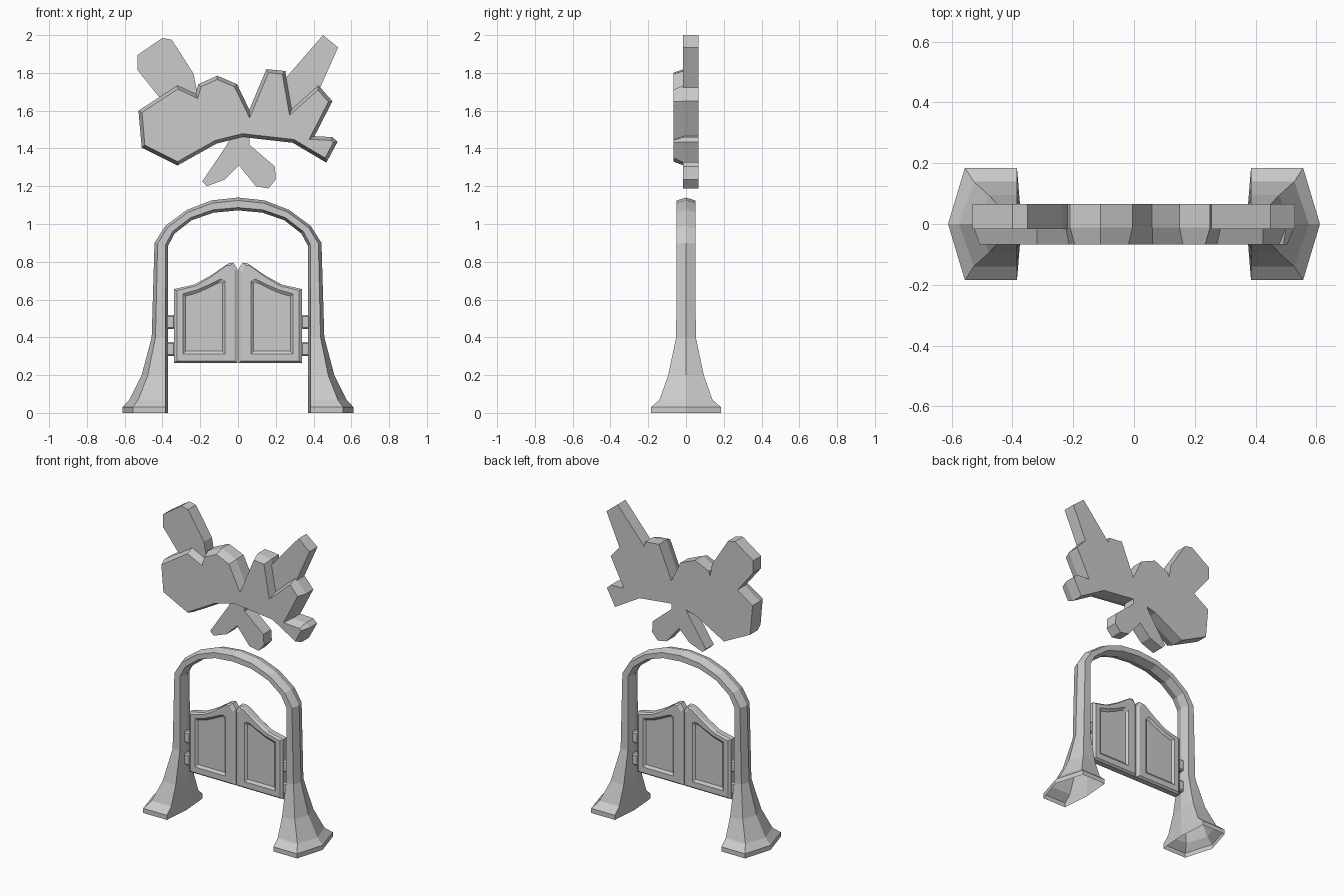
import bpy, bmesh
from mathutils import Vector

if "Cube" in bpy.data.objects:
    bpy.data.objects.remove(bpy.data.objects["Cube"])


def finish(bm, name, mirror=False):
    bmesh.ops.recalc_face_normals(bm, faces=bm.faces[:])
    me = bpy.data.meshes.new(name)
    bm.to_mesh(me)
    bm.free()
    ob = bpy.data.objects.new(name, me)
    bpy.context.collection.objects.link(ob)
    if mirror:
        m = ob.modifiers.new("mirror", 'MIRROR')
        m.use_mirror_merge = mirror == 'MERGE'
        m.merge_threshold = 0.0005
    return ob


def loft(rings, caps=True):
    """Skin a list of equal-length closed rings."""
    bm = bmesh.new()
    vs = [[bm.verts.new(p) for p in r] for r in rings]
    n = len(vs[0])
    for a, b in zip(vs, vs[1:]):
        for i in range(n):
            j = (i + 1) % n
            bm.faces.new((a[i], a[j], b[j], b[i]))
    if caps:
        bm.faces.new(vs[0])
        bm.faces.new(vs[-1])
    return bm


def at(pts, y):
    return [(x, y, z) for x, z in pts]


def scaled(pts, c, sx, sz):
    return [(c[0] + (x - c[0]) * sx, c[1] + (z - c[1]) * sz) for x, z in pts]


# Arch: six-sided section, (outer x, z, inner x, z, half depth), open underneath
stations = [
    (-.612, 0, -.37, 0, .185), (-.612, .03, -.37, .03, .185),
    (-.575, .07, -.37, .07, .14), (-.51, .2, -.37, .19, .095),
    (-.457, .4, -.37, .4, .052), (-.442, .9, -.37, .885, .05),
    (-.385, .99, -.335, .95, .05), (-.27, 1.075, -.245, 1.02, .05),
    (-.14, 1.125, -.13, 1.06, .05), (0, 1.14, 0, 1.072, .05)]
rings = []
for xo, zo, xi, zi, h in stations:
    o, i = Vector((xo, 0, zo)), Vector((xi, 0, zi))
    so = o.lerp(i, .23)
    si = i + (o - i).normalized() * .015
    d = Vector((0, h, 0))
    rings.append([o, so - d, si - d, i, si + d, so + d])
finish(loft(rings, caps=False), "arch_frame", 'MERGE')

# Swinging doors: bevelled rim and recessed panel on both faces
outer = [(-.34, .265), (-.002, .265), (-.002, .76), (-.025, .795),
         (-.05, .792), (-.14, .73), (-.23, .68), (-.34, .655)]
panel = [(-.292, .312), (-.068, .312), (-.068, .7), (-.085, .708),
         (-.1, .705), (-.15, .68), (-.22, .65), (-.292, .63)]
face = scaled(outer, (-.18, .5), .9, .955)
recess = scaled(panel, (-.18, .49), .87, .91)
side = [(recess, .018), (panel, .03), (face, .03), (outer, .018)]
finish(loft([at(p, -y) for p, y in side] +
            [at(p, y) for p, y in reversed(side)]), "doors", True)

# Hinges
for k, z in enumerate((.338, .482)):
    bm = bmesh.new()
    bmesh.ops.create_cube(bm, size=1)
    for v in bm.verts:
        v.co = Vector((-.357 + v.co.x * .046, v.co.y * .04, z + v.co.z * .075))
    bmesh.ops.bevel(bm, geom=bm.edges[:], offset=.008, segments=1, affect='EDGES')
    finish(bm, "hinges_%d" % (k + 1), True)


def slab(name, pts, front, bevel_to=None):
    """Flat plate with its back at y = .065, optionally tapering to the front."""
    bm = loft([at(pts, .065), at(pts, front)])
    bm.faces.ensure_lookup_table()
    bmesh.ops.recalc_face_normals(bm, faces=bm.faces[:])
    if bevel_to is not None:
        f = min(bm.faces, key=lambda q: q.calc_center_median().y)
        bmesh.ops.inset_region(bm, faces=[f], thickness=.018, use_even_offset=True)
        for v in f.verts:
            v.co.y = bevel_to
    finish(bm, name)


# Floating sign: thick jagged body with thin offshoots behind
slab("sign_body", [
    (-.527, 1.6), (-.32, 1.735), (-.225, 1.69), (-.21, 1.74), (-.11, 1.785),
    (-.005, 1.74), (.06, 1.605), (.15, 1.82), (.25, 1.81), (.285, 1.61),
    (.425, 1.735), (.5, 1.65), (.405, 1.465), (.5, 1.46), (.527, 1.435),
    (.468, 1.325), (.29, 1.43), (.025, 1.46), (-.115, 1.425), (-.32, 1.31),
    (-.51, 1.405)], -.012, -.067)
slab("sign_upper_left", [
    (-.532, 1.815), (-.532, 1.895), (-.4, 1.985), (-.35, 1.975),
    (-.235, 1.795), (-.215, 1.69), (-.3, 1.62), (-.42, 1.675)], -.017)
slab("sign_upper_right", [
    (.25, 1.77), (.45, 2.0), (.53, 1.935), (.43, 1.71), (.36, 1.6), (.28, 1.6)], -.017)
slab("sign_lower_fork", [
    (-.19, 1.225), (-.065, 1.41), (-.03, 1.47), (.06, 1.47), (.06, 1.42),
    (.195, 1.305), (.2, 1.235), (.16, 1.188), (.095, 1.2), (.005, 1.31),
    (-.07, 1.235), (-.165, 1.2)], -.017)
